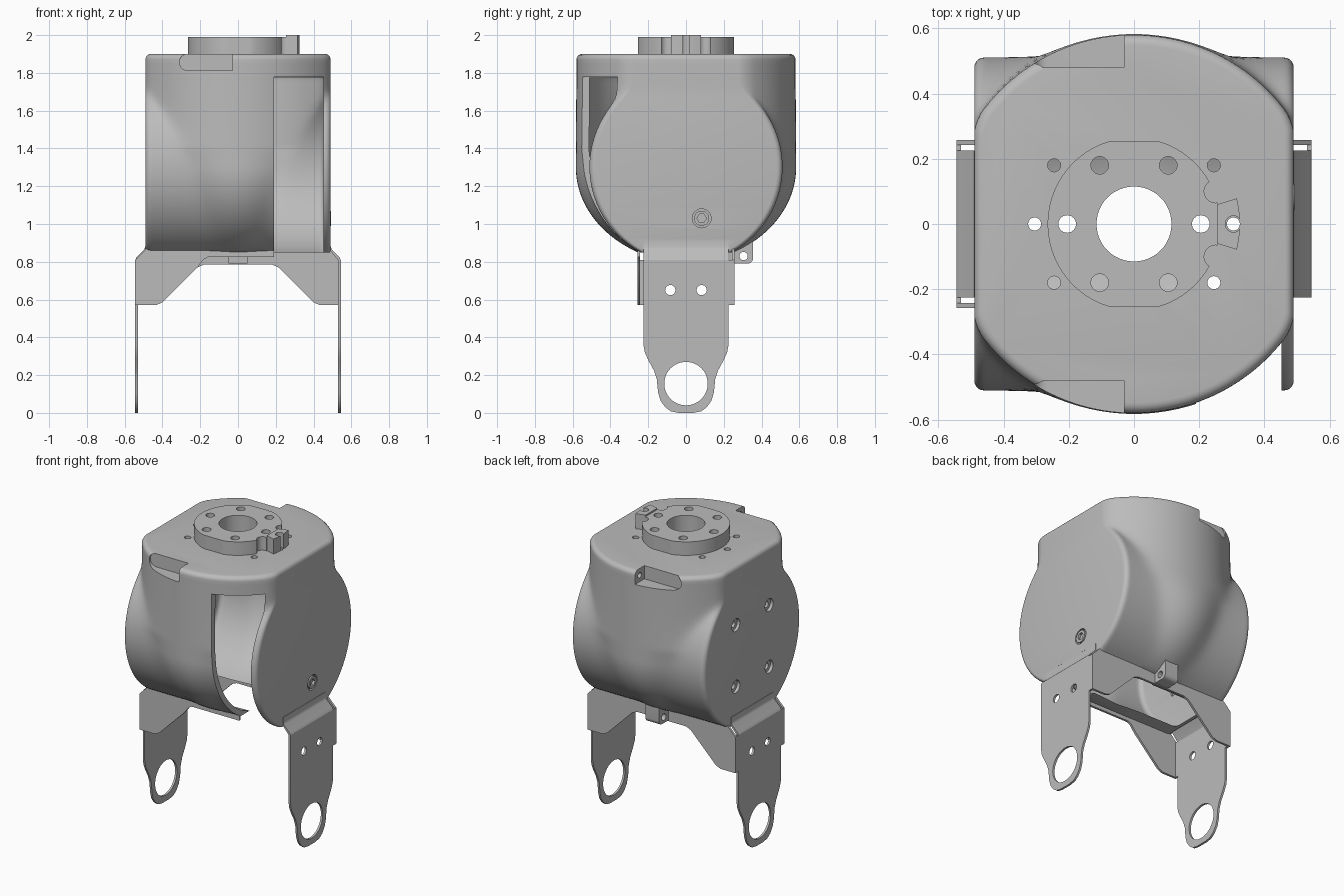
import bpy, bmesh, math
from mathutils import Vector

if "Cube" in bpy.data.objects:
    bpy.data.objects.remove(bpy.data.objects["Cube"])

grey = bpy.data.materials.new("plain_grey")
grey.diffuse_color = (0.5, 0.5, 0.5, 1)
grey.use_nodes = True
grey.node_tree.nodes["Principled BSDF"].inputs["Base Color"].default_value = grey.diffuse_color
ZC = 1.3  # centre height of the horizontal drum


def finish(name, bm):
    bmesh.ops.recalc_face_normals(bm, faces=bm.faces)
    me = bpy.data.meshes.new(name)
    bm.to_mesh(me)
    bm.free()
    me.materials.append(grey)
    ob = bpy.data.objects.new(name, me)
    bpy.context.collection.objects.link(ob)
    return ob


def prism(name, pts, axis, a, b):
    """Extrude a 2D outline along an axis; the other two axes stay in order."""
    bm = bmesh.new()
    def place(p, h):
        v = list(p)
        v.insert("xyz".index(axis), h)
        return bm.verts.new(v)
    lo, hi = [place(p, a) for p in pts], [place(p, b) for p in pts]
    bm.faces.new(lo)
    bm.faces.new(hi)
    n = len(pts)
    for i in range(n):
        bm.faces.new((lo[i], lo[(i + 1) % n], hi[(i + 1) % n], hi[i]))
    return finish(name, bm)


def arc(cx, cy, r, a0, a1, n):
    return [(cx + r * math.cos(math.radians(a0 + (a1 - a0) * i / n)),
             cy + r * math.sin(math.radians(a0 + (a1 - a0) * i / n))) for i in range(n + 1)]


def rod(name, c, r, axis, a, b, n=32):
    return prism(name, arc(c[0], c[1], r, 0, 360, n)[:-1], axis, a, b)


def box(name, x0, x1, y0, y1, z0, z1):
    return prism(name, [(x0, y0), (x1, y0), (x1, y1), (x0, y1)], "z", z0, z1)


def cut(ob, cutters):
    for c in cutters:
        m = ob.modifiers.new("cut", "BOOLEAN")
        m.operation, m.solver, m.object = "DIFFERENCE", "EXACT", c
        dg = bpy.context.evaluated_depsgraph_get()
        old = ob.data
        new = bpy.data.meshes.new_from_object(ob.evaluated_get(dg))
        ob.modifiers.clear()
        ob.data = new
        bpy.data.meshes.remove(old)
        bpy.data.objects.remove(c)


def half_depth(x, z, o):
    """Drum blended with an upright cylinder, pulled in by o."""
    drum = math.sqrt(max((0.51 - o) ** 2 - (z - ZC) ** 2, 0))
    d = max(ZC - z, 0)
    R = 0.58 - o - 0.07 * (d / 0.45) ** 2
    narrow = 1 + 2 * min(max((1.4 - z) / 0.5, 0), 1)
    r = 0.58 - o
    post = math.sqrt(max(R * R - d * d, 0)) - narrow * (r - math.sqrt(r * r - x * x))
    return (drum + post + math.sqrt((drum - post) ** 2 + 0.03 ** 2)) / 2


def shell(name, o, z0, z1, fillet):
    N, half = 44, 0.49 - o
    xs = [half * math.sin(math.pi * (i / N - 0.5)) for i in range(N + 1)]
    zs = [z0 + (z1 - fillet - z0) * i / 44 for i in range(45)]
    zs += [z1 - fillet + fillet * math.sin(math.pi / 2 * i / 5) for i in range(1, 6)]
    bm, rings = bmesh.new(), []
    for z in zs:
        up = max(z - (z1 - fillet), 0)
        s = 1 - (fillet - math.sqrt(max(fillet ** 2 - up ** 2, 0))) / 0.55
        side = []
        for x in xs:
            e = max(0.03 - (half - abs(x)), 0)
            y = half_depth(x, z, o) - 0.03 + math.sqrt(max(0.0009 - e * e, 0))
            side.append((x * s, y * s))
        loop = side + [(x, -y) for x, y in reversed(side)]
        rings.append([bm.verts.new((x, y, z)) for x, y in loop])
    n = len(rings[0])
    for a, b in zip(rings, rings[1:]):
        for i in range(n):
            bm.faces.new((a[i], a[(i + 1) % n], b[(i + 1) % n], b[i]))
    bm.faces.new(rings[0])
    bm.faces.new(rings[-1])
    return finish(name, bm)


# Hollow housing with side slot, top recesses and holes
housing = shell("housing", 0, 0.85, 1.9, 0.03)
cuts = [shell("cavity", 0.036, 0.83, 1.78, 0.01),
        box("slot", 0.19, 0.453, -0.8, -0.08, 0.8, 1.779),
        rod("bore", (0, 0), 0.115, "z", 1.6, 2.1, 48)]
recess = [(-0.03, 1.95), (-0.27, 1.95)] + arc(-0.265, 1.857, 0.045, 90, 270, 10) + [(-0.03, 1.812)]
for s in (-1, 1):
    cuts.append(prism("recess", recess, "y", *sorted((0.48 * s, 0.7 * s))))
    cuts.append(rod("recess_hole", (s * 0.53, 1.855), 0.018, "x", -0.1, 0.03, 16))
    cuts.append(box("leg_seat", *sorted((0.476 * s, 0.6 * s)), -0.226, 0.226, 0.8, 0.916))
hole_spots = [(0.305, 0), (-0.305, 0)] + [(0.245 * a, 0.18 * b) for a in (-1, 1) for b in (-1, 1)]
plate_spots = [(0.205, 0), (-0.205, 0)] + [(0.105 * a, 0.18 * b) for a in (-1, 1) for b in (-1, 1)]
cuts += [rod("hole", p, 0.02, "z", 1.6, 2.1, 20) for p in hole_spots]
cuts += [rod("hole", p, 0.027, "z", 1.6, 2.1, 24) for p in plate_spots]
for y in (-0.175, 0.175):
    for z in (1.1, 1.51):
        cuts.append(rod("counterbore", (y, z), 0.042, "x", -0.6, -0.47, 24))
        cuts.append(rod("screw_hole", (y, z), 0.02, "x", -0.6, -0.4, 16))
cuts.append(rod("counterbore", (0.083, 1.03), 0.05, "x", 0.47, 0.6, 28))
cut(housing, cuts)

# Screw head on the right side
screw = rod("side_screw", (0.083, 1.03), 0.04, "x", 0.46, 0.492, 28)
cut(screw, [rod("socket", (0.083, 1.03), 0.025, "x", 0.475, 0.6, 6)])

# Turntable: flattened disc with bores and two round bites
disc = [(x, max(-0.255, min(0.255, y))) for x, y in arc(0, 0, 0.265, 0, 360, 96)[:-1]]
turntable = prism("turntable", disc, "z", 1.895, 1.99)
cut(turntable, [rod("bore", (0, 0), 0.115, "z", 1.8, 2.1, 48)]
    + [rod("hole", p, 0.027, "z", 1.8, 2.1, 24) for p in plate_spots]
    + [rod("bite", (0.25, s * 0.1), 0.035, "z", 1.8, 2.1, 24) for s in (-1, 1)])

# Notched index tab beside the turntable
tab = prism("index_tab", arc(0, 0, 0.325, -14, 14, 8) + [(0.255, 0.06), (0.255, -0.06)], "z", 1.895, 2.0)
cut(tab, [rod("notch", (0.305, 0), 0.025, "z", 1.8, 2.1, 24),
          box("notch_mouth", 0.3, 0.4, -0.016, 0.016, 1.8, 2.1)])

# Bracket legs: eyelet plate plus a bent strip up to the housing
foot = [(0.225, 0.36), (0.218, 0.32), (0.2, 0.28), (0.17, 0.225), (0.155, 0.18), (0.148, 0.11),
        (0.135, 0.065), (0.11, 0.03), (0.08, 0.008), (0.04, 0)]
for side, s, front in (("left", -1, -0.258), ("right", 1, -0.226)):
    outline = [(0.258, 0.81), (0.258, 0.57), (0.225, 0.57)] + foot
    outline += [(-y, z) for y, z in reversed(foot)] + [(-0.225, 0.57)]
    outline += [(front, 0.57), (front, 0.81)] if front < -0.25 else [(-0.225, 0.81)]
    leg = prism(side + "_leg", outline, "x", *sorted((0.53 * s, 0.544 * s)))
    cut(leg, [rod("eyelet", (0, 0.155), 0.115, "x", -1, 1, 48)]
        + [rod("hole", (y, 0.65), 0.027, "x", -1, 1, 24) for y in (-0.083, 0.083)])
    bend = [(0.544, 0.81), (0.537, 0.825), (0.496, 0.866), (0.491, 0.88), (0.491, 0.915),
            (0.476, 0.915), (0.476, 0.872), (0.525, 0.815), (0.53, 0.805)]
    prism(side + "_leg_bend", [(x * s, z) for x, z in bend], "y", -0.225, 0.225)

# Gusset plates joining the legs: full width behind, left part only in front
wing = [(0.544, 0.81), (0.544, 0.59), (0.53, 0.57), (0.435, 0.57), (0.4, 0.585), (0.215, 0.77), (0.18, 0.785)]
back = [(0.47, 0.885)] + wing + [(-x, z) for x, z in reversed(wing)] + [(-0.47, 0.885)]
prism("back_gusset", back, "y", 0.243, 0.258)
front = [(0.19, 0.86), (0.19, 0.825), (-0.16, 0.825), (-0.185, 0.81)]
front += [(-x, z) for x, z in reversed(wing[:-1])] + [(-0.47, 0.885)]
prism("front_gusset", front, "y", -0.258, -0.243)

# Small lug with a cross hole at the back
lug = prism("back_lug", [(0.23, 0.79), (0.325, 0.79)] + arc(0.325, 0.82, 0.03, -90, 0, 5)
            + [(0.355, 0.92), (0.23, 0.92)], "x", -0.05, 0.05)
cut(lug, [rod("hole", (0.305, 0.83), 0.022, "x", -1, 1, 20)])

# Smooth curved surfaces, keep machined edges crisp
for ob in bpy.context.collection.objects:
    ob.select_set(True)
    bpy.context.view_layer.objects.active = ob
bpy.ops.object.shade_smooth_by_angle(angle=math.radians(30))
